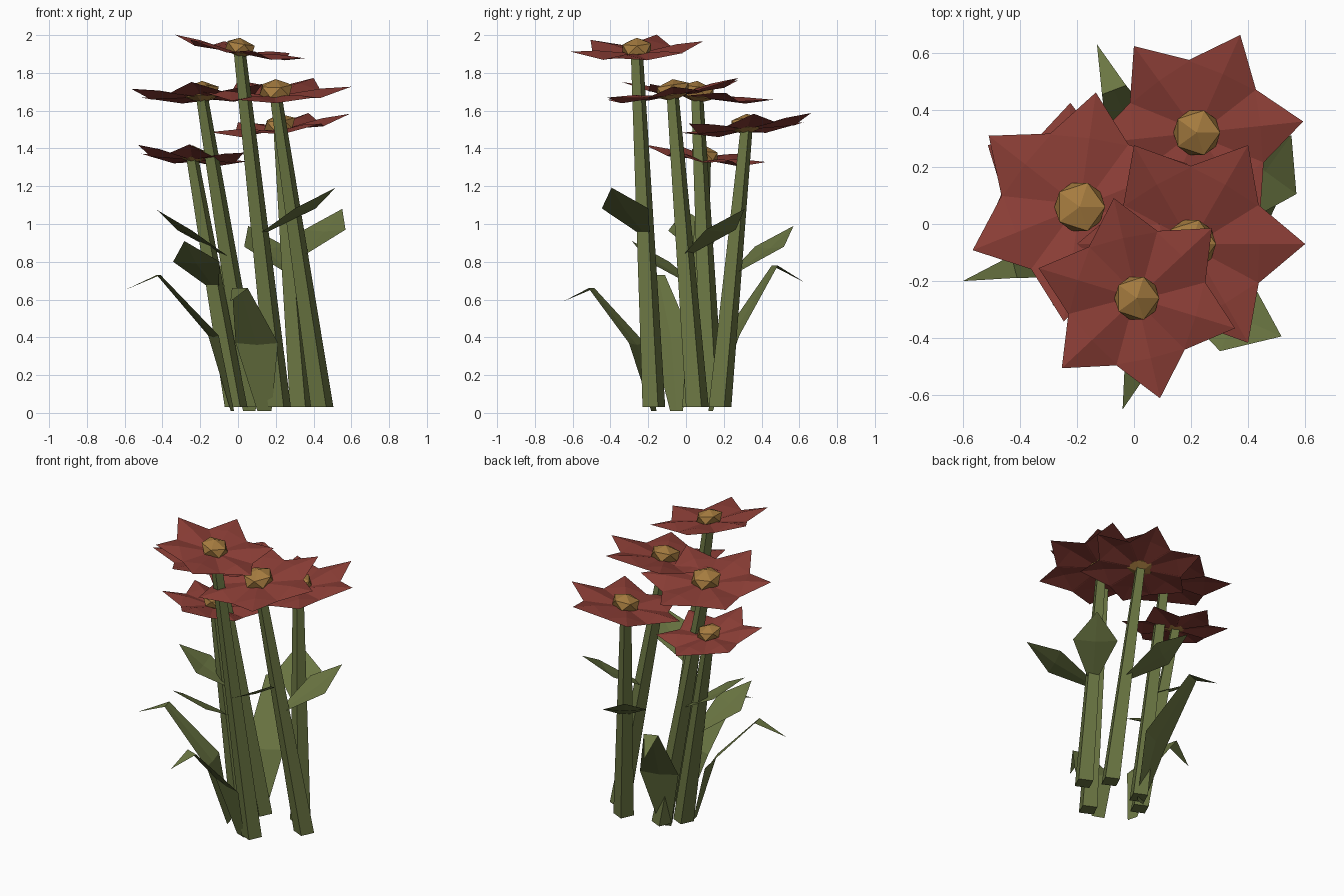
import bpy, bmesh
from math import sin, cos, radians, pi
from mathutils import Vector, Matrix

if "Cube" in bpy.data.objects:
    bpy.data.objects.remove(bpy.data.objects["Cube"])


def material(name, color):
    m = bpy.data.materials.new(name)
    m.diffuse_color = (*color, 1)
    m.use_nodes = True
    m.node_tree.nodes["Principled BSDF"].inputs["Base Color"].default_value = m.diffuse_color
    return m


GREEN = material("leaf_green", (0.145, 0.18, 0.055))
RED = material("petal_red", (0.26, 0.048, 0.037))
GOLD = material("center_gold", (0.38, 0.20, 0.05))


def finish(name, bm, mat):
    me = bpy.data.meshes.new(name)
    bm.to_mesh(me)
    bm.free()
    me.materials.append(mat)
    ob = bpy.data.objects.new(name, me)
    bpy.context.collection.objects.link(ob)
    return ob


def blade(name, path, widths, fold=0.01):
    """Folded leaf: a centre line with a half width at each point."""
    bm = bmesh.new()
    pts = [Vector(p) for p in path]
    d = pts[-1] - pts[0]
    side = Vector((-d.y, d.x, 0)).normalized()
    rows = []
    for p, w in zip(pts, widths):
        c = bm.verts.new(p)
        if w:
            up = Vector((0, 0, fold if w > 0.05 else 0))
            rows.append((bm.verts.new(p + side * w + up), c, bm.verts.new(p - side * w + up)))
        else:
            rows.append((c, c, c))
    for a, b in zip(rows, rows[1:]):
        for i in (0, 1):
            ring = [a[i], b[i], b[i + 1], a[i + 1]]
            bm.faces.new(list(dict.fromkeys(ring)))
    bmesh.ops.recalc_face_normals(bm, faces=bm.faces)
    if sum(f.normal.z for f in bm.faces) < 0:
        bmesh.ops.reverse_faces(bm, faces=bm.faces)
    return finish(name, bm, GREEN)


def stem(name, foot, top, sides=4, r0=0.064, r1=0.034):
    """Tapered square stem."""
    bm = bmesh.new()
    rings = []
    for p, r in ((foot, r0), (top, r1)):
        rings.append([bm.verts.new((p[0] + r * cos(2 * pi * i / sides + 0.35),
                                    p[1] + r * sin(2 * pi * i / sides + 0.35), p[2]))
                      for i in range(sides)])
    for i in range(sides):
        j = (i + 1) % sides
        bm.faces.new((rings[0][i], rings[0][j], rings[1][j], rings[1][i]))
    bm.faces.new(rings[0][::-1])
    bm.faces.new(rings[1])
    finish(name, bm, GREEN)


def flower(name, center, radius, turn, slope):
    """Six folded petals and a faceted button, sheared to the flower's slope."""
    tilt = Matrix.Translation(center) @ Matrix(((1, 0, 0, 0), (0, 1, 0, 0),
                                                (slope[0], slope[1], 1, 0), (0, 0, 0, 1)))
    bm = bmesh.new()
    for k in range(6):
        a = radians(turn + 60 * k)

        def pt(r, off, z):
            t = a + radians(off)
            return bm.verts.new(tilt @ Vector((r * cos(t), r * sin(t), z)))
        base, tip = pt(0.02, 0, 0.0), pt(radius, 0, 0.035)
        mid = pt(radius * 0.6, 0, 0.03)
        # wide petal root, so neighbours overlap
        for s in (1, -1):
            root, edge = pt(radius * 0.2, 34 * s, 0.0), pt(radius * 0.68, 31 * s, 0.0)
            for f in ((base, mid, edge, root), (mid, tip, edge)):
                bm.faces.new(f if s > 0 else f[::-1])
    finish(name + "_petals", bm, RED)
    bm = bmesh.new()
    r = 0.245 * radius
    bmesh.ops.create_icosphere(bm, subdivisions=1, radius=1,
                               matrix=tilt @ Matrix.Translation((0, 0, 0.028))
                               @ Matrix.Diagonal((r, r, r * 0.6, 1)))
    finish(name + "_center", bm, GOLD)


# Flowers: centre, radius, petal turn, slope, stem foot, leaf direction
plants = [
    ((0.01, -0.26, 1.905), 0.36, 43, (-0.17, 0.04), (0.22, -0.17), -24),
    ((0.22, 0.32, 1.50), 0.375, 6, (0.12, 0.10), (0.335, 0.18), 125),
    ((-0.19, 0.06, 1.67), 0.405, 22, (0.02, -0.12), (0.08, 0.14), 196),
    ((0.20, -0.07, 1.68), 0.40, 0, (0.03, 0.15), (0.445, 0.06), 54),
    ((-0.24, 0.10, 1.34), 0.325, 27, (-0.08, -0.14), (-0.01, 0.04), 246),
]
for n, (c, rad, turn, slope, foot, ang) in enumerate(plants, 1):
    flower(f"flower_{n}", c, rad, turn, slope)
    stem(f"stem_{n}", (*foot, 0.03), c)
    # diamond leaf halfway up the stem
    b = Vector(((c[0] + foot[0]) / 2, (c[1] + foot[1]) / 2, c[2] / 2 - 0.01))
    d = Vector((cos(radians(ang)), sin(radians(ang)), 0))
    up = Vector((0, 0, 1))
    size = 0.44 if n == 1 else 0.39
    blade(f"stem_leaf_{n}", [b, b + d * size * 0.6 + up * 0.13, b + d * size + up * 0.25],
          (0.025, 0.135, 0))

# Long bent leaves rising from the ground
blade("base_leaf_front", [(0.14, -0.17, 0.01), (0.10, -0.26, 0.36), (0.01, -0.50, 0.66),
                          (-0.04, -0.65, 0.59)], (0.04, 0.12, 0.045, 0))
blade("base_leaf_left", [(-0.03, -0.05, 0.01), (-0.13, -0.08, 0.40), (-0.42, -0.15, 0.73),
                         (-0.60, -0.20, 0.65)], (0.035, 0.11, 0.04, 0))
blade("base_leaf_back", [(0.06, 0.13, 0.01), (0.03, 0.24, 0.40), (-0.07, 0.47, 0.78),
                         (-0.13, 0.63, 0.69)], (0.035, 0.12, 0.045, 0))
